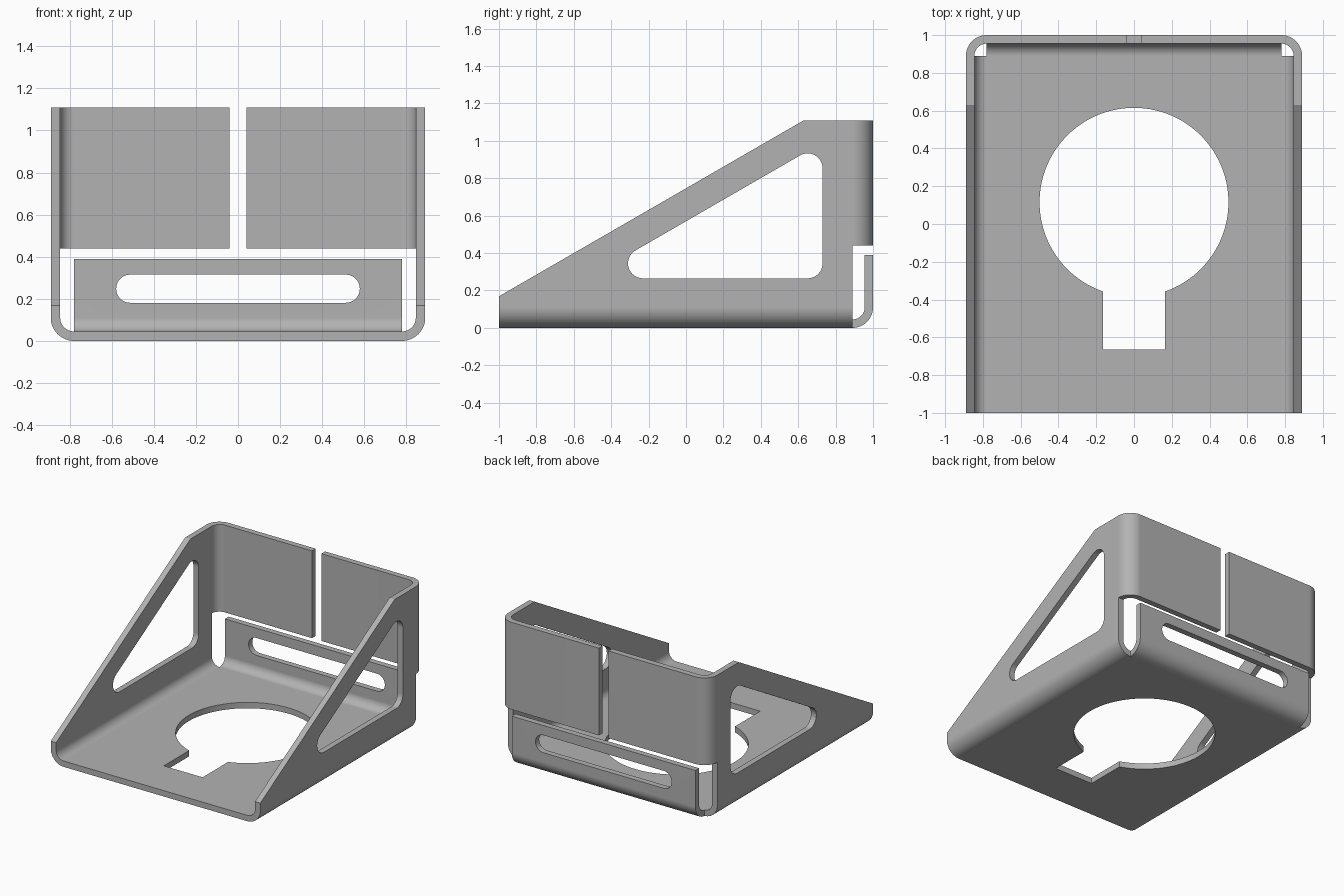
import bpy, bmesh, math
from mathutils import Vector

cube = bpy.data.objects.get("Cube")
if cube:
    bpy.data.objects.remove(cube, do_unlink=True)

T, R = 0.045, 0.11            # sheet thickness, outer bend radius
W, H, BACK = 0.89, 1.11, 1.0  # half width, height, rear face
BEND = BACK - R               # where the rear bends start

steel = bpy.data.materials.new("grey steel")
steel.use_nodes = True
colour = (0.45, 0.45, 0.45, 1)
steel.diffuse_color = colour
steel.node_tree.nodes["Principled BSDF"].inputs["Base Color"].default_value = colour

# Planes in which profiles are drawn; the last argument is the extrusion depth
XZ = lambda u, v, w: (u, w, v)
YZ = lambda u, v, w: (w, u, v)
XY = lambda u, v, w: (u, v, w)


def extrude(name, outline, plane, low, high):
    """Solid made by sweeping a closed outline from low to high."""
    bm = bmesh.new()
    ends = [[bm.verts.new(plane(p[0], p[1], w)) for p in outline] for w in (low, high)]
    for ring in ends:
        bm.faces.new(ring)
    for i in range(len(outline)):
        bm.faces.new((ends[0][i - 1], ends[0][i], ends[1][i], ends[1][i - 1]))
    bmesh.ops.recalc_face_normals(bm, faces=bm.faces)
    mesh = bpy.data.meshes.new(name)
    bm.to_mesh(mesh)
    bm.free()
    mesh.materials.append(steel)
    obj = bpy.data.objects.new(name, mesh)
    bpy.context.collection.objects.link(obj)
    return obj


def bent_strip(corners, steps=14):
    """Closed outline of a sheet following the outer corners with rounded right-angle bends."""
    pts = [Vector(c) for c in corners]
    dirs = [(b - a).normalized() for a, b in zip(pts, pts[1:])]
    sides = []
    for offset in (0, T):
        side = [pts[0] + dirs[1] * offset]
        for p, din, dout in zip(pts[1:-1], dirs, dirs[1:]):
            centre = p + (dout - din) * R
            for i in range(steps + 1):
                t = math.pi / 2 * i / steps
                side.append(centre + (din * math.sin(t) - dout * math.cos(t)) * (R - offset))
        side.append(pts[-1] - dirs[-2] * offset)
        sides.append(side)
    return sides[0] + sides[1][::-1]


def arc(u, v, r, start, end, steps=20):
    angles = [math.radians(start + (end - start) * i / steps) for i in range(steps + 1)]
    return [(u + r * math.cos(a), v + r * math.sin(a)) for a in angles]


def combine(target, other, operation):
    mod = target.modifiers.new(operation.lower(), 'BOOLEAN')
    mod.operation, mod.solver, mod.object = operation, 'EXACT', other
    bpy.context.view_layer.objects.active = target
    bpy.ops.object.modifier_apply(modifier=mod.name)
    bpy.data.objects.remove(other, do_unlink=True)


# Floor and side walls in one folded channel
bracket = extrude("bracket", bent_strip([(W, H), (W, 0), (-W, 0), (-W, H)]), XZ, -1, BEND)

# Sloping top edge of the side walls
slope = math.tan(math.radians(30))
edge = lambda y: (y, H + (y - 0.63) * slope)
combine(bracket, extrude("slope_cutter", [edge(-1.2), edge(0.8), (0.8, 1.5), (-1.2, 1.5)],
                         YZ, -1.2, 1.2), 'DIFFERENCE')

# Rounded triangular windows through both side walls
r = 0.08
window = arc(0.65, 0.345, r, -90, 0) + arc(0.65, 0.853, r, 0, 120) + arc(-0.23, 0.345, r, 120, 270)
combine(bracket, extrude("window_cutter", window, YZ, -1.2, 1.2), 'DIFFERENCE')

# Keyhole in the floor
half, radius = 0.165, 0.5
a = math.degrees(math.acos(half / radius))
keyhole = arc(0, 0.115, radius, -a, 180 + a, 96) + [(-half, -0.665), (half, -0.665)]
combine(bracket, extrude("keyhole_cutter", keyhole, XY, -0.2, 0.2), 'DIFFERENCE')

# Low rear tab with its long slot
tab = extrude("rear_tab", bent_strip([(BEND, 0), (BACK, 0), (BACK, 0.39)]), YZ, R - W, W - R)
slot = arc(0.512, 0.248, 0.067, -90, 90) + arc(-0.512, 0.248, 0.067, 90, 270)
combine(tab, extrude("slot_cutter", slot, XZ, 0.8, 1.2), 'DIFFERENCE')
combine(bracket, tab, 'UNION')

# Rear wings folded in from each side wall
for s in (1, -1):
    wing = extrude("rear_wing", bent_strip([(s * W, BEND), (s * W, BACK), (s * 0.04, BACK)]),
                   XY, 0.44, H)
    combine(bracket, wing, 'UNION')

# Smooth bends, crisp sheet edges, flat panels
bpy.ops.object.select_all(action='DESELECT')
bracket.select_set(True)
bpy.context.view_layer.objects.active = bracket
bpy.ops.object.shade_smooth_by_angle(angle=math.radians(30))
normals = bracket.modifiers.new("flat_panels", 'WEIGHTED_NORMAL')
normals.keep_sharp = True
